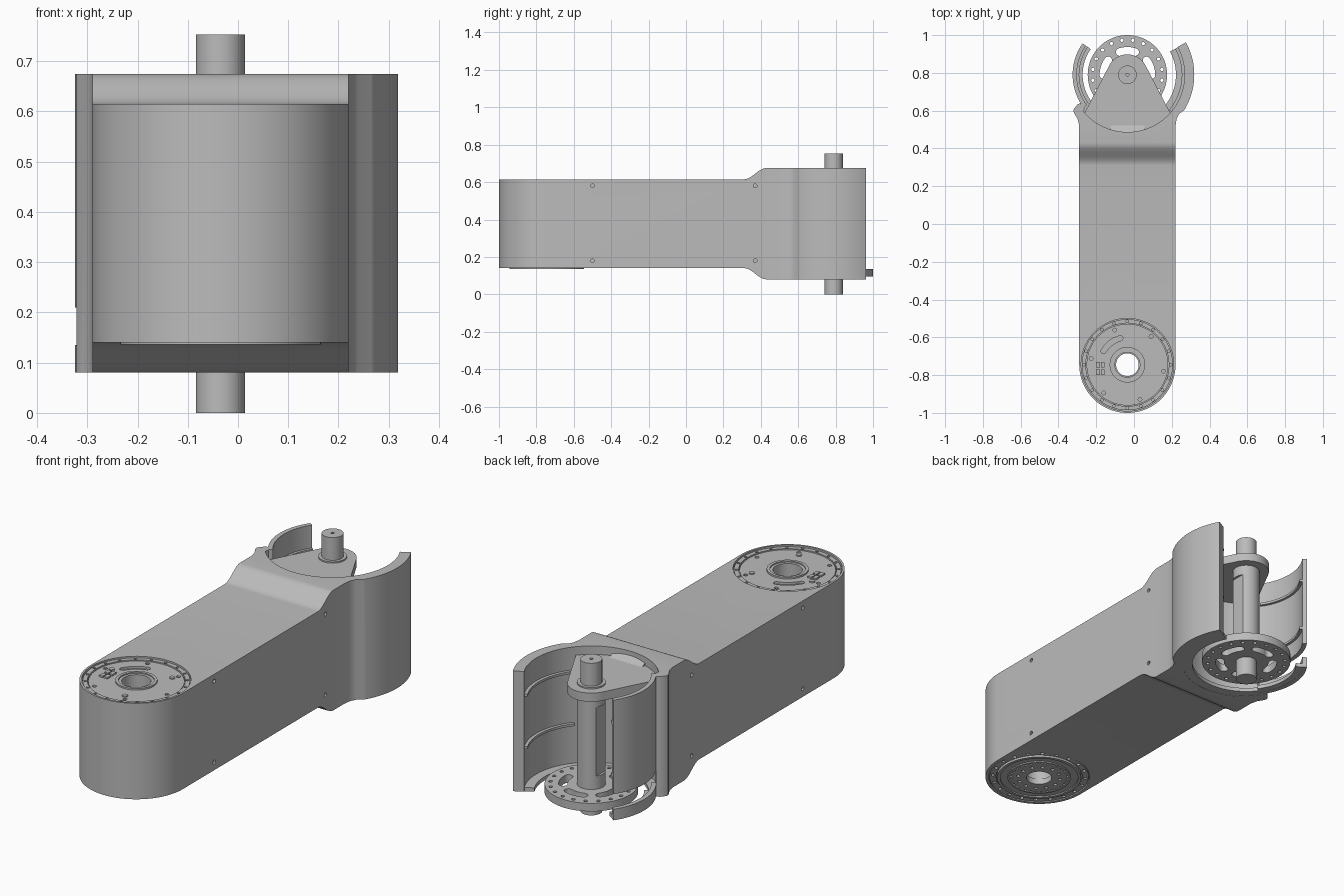
import bpy, bmesh, math
from math import cos, sin, radians, pi

cube = bpy.data.objects.get("Cube")
if cube:
    bpy.data.objects.remove(cube, do_unlink=True)

grey = bpy.data.materials.new("light grey metal")
grey.use_nodes = True
grey.diffuse_color = (0.5, 0.5, 0.5, 1)
grey.node_tree.nodes["Principled BSDF"].inputs["Base Color"].default_value = (0.5, 0.5, 0.5, 1)

CX = -0.035          # centre line of the arm
HUB = (CX, -0.745)   # front joint
PIVOT = (CX, 0.79)   # rear joint
BASE, TOP = 0.08, 0.675


def arc(c, r, a0, a1, n=32):
    angles = [radians(a0 + (a1 - a0) * i / n) for i in range(n + 1)]
    return [(c[0] + r * cos(a), c[1] + r * sin(a)) for a in angles]


def circle(c, r, n=64):
    return arc(c, r, 0, 360, n)[:-1]


def sector(c, r0, r1, a0, a1, n=32):
    return arc(c, r1, a0, a1, n) + arc(c, r0, a1, a0, n)


def slot(c, r, half, a0, a1):
    """Curved slot with round ends."""
    end = [arc(c, r, a, a, 1)[0] for a in (a0, a1)]
    return (arc(c, r + half, a0, a1, 12) + arc(end[1], half, a1, a1 + 180, 8)[1:-1]
            + arc(c, r - half, a1, a0, 12) + arc(end[0], half, a0 + 180, a0 + 360, 8)[1:-1])


def prism(name, outlines, lo, hi, axis="z"):
    """Extrude one or more outlines along an axis."""
    put = {"z": lambda u, v, w: (u, v, w), "x": lambda u, v, w: (w, u, v)}[axis]
    bm = bmesh.new()
    for pts in outlines:
        a = [bm.verts.new(put(u, v, lo)) for u, v in pts]
        b = [bm.verts.new(put(u, v, hi)) for u, v in pts]
        bm.faces.new(a[::-1])
        bm.faces.new(b)
        for i in range(len(a)):
            j = (i + 1) % len(a)
            bm.faces.new((a[i], a[j], b[j], b[i]))
    bmesh.ops.recalc_face_normals(bm, faces=bm.faces)
    mesh = bpy.data.meshes.new(name)
    bm.to_mesh(mesh)
    bm.free()
    mesh.materials.append(grey)
    obj = bpy.data.objects.new(name, mesh)
    bpy.context.collection.objects.link(obj)
    return obj


def carve(obj, tool, operation="DIFFERENCE"):
    """Apply a boolean and discard the tool."""
    mod = obj.modifiers.new("carve", "BOOLEAN")
    mod.operation, mod.object, mod.solver = operation, tool, "EXACT"
    bpy.context.view_layer.update()
    done = bpy.data.meshes.new_from_object(obj.evaluated_get(bpy.context.evaluated_depsgraph_get()))
    obj.modifiers.clear()
    obj.data = done
    bpy.data.objects.remove(tool, do_unlink=True)


def holes(c, ring, r, count, start=0):
    return [circle(p, r, 12) for p in arc(c, ring, start, start + 360, count)[:-1]]


# Arm housing: plan outline crossed with a side profile
plan = (arc(HUB, 0.255, 180, 360, 48) + [(0.22, 0.52), (0.225, 0.555), (0.238, 0.582)]
        + arc(PIVOT, 0.354, -32, 29) + arc(PIVOT, 0.303, 29, -140, 64)
        + [(-0.262, 0.612), (-0.285, 0.64), (-0.3, 0.632), (-0.318, 0.61),
           (-0.321, 0.6), (-0.316, 0.585), (-0.298, 0.555), (-0.29, 0.52)])
housing = prism("arm_housing", [plan], BASE, TOP)
step = [(0.31 + 0.12 * i / 12, 0.0300 * (1 - cos(pi * i / 12))) for i in range(13)]
upper = [(-1.2, 0.615)] + [(y, 0.615 + h) for y, h in step] + [(1.2, TOP)]
lower = [(y, BASE + 0.615 + 0.06 - z) for y, z in upper]
lower[-1] = (1.2, BASE)
carve(housing, prism("side_profile", [lower + upper[::-1]], -0.5, 0.5, "x"), "INTERSECT")

# Housing pockets, through bore and side screw holes
carve(housing, prism("top_pocket", [circle(HUB, 0.245)], 0.592, 0.7))
carve(housing, prism("bottom_pocket", [circle(HUB, 0.24)], 0.05, 0.155))
carve(housing, prism("bore", [circle(HUB, 0.066, 48)], 0, 1))
screws = [circle((y, z), 0.01, 12) for y in (-0.5, 0.37) for z in (0.18, 0.58)]
for x in (-0.29, 0.22):
    carve(housing, prism("screw_holes", screws, x - 0.015, x + 0.015, "x"))


def plate(name, c, r, bore, lo, hi):
    obj = prism(name, [circle(c, r)], lo, hi)
    carve(obj, prism("bore", [circle(c, bore, 48)], lo - 0.1, hi + 0.1))
    return obj


# Front joint, top cover with its fittings
rim = plate("top_rim", HUB, 0.241, 0.22, 0.585, 0.609)
carve(rim, prism("rim_holes", holes(HUB, 0.23, 0.007, 20), 0.598, 0.7))
cover = plate("top_cover", HUB, 0.216, 0.066, 0.585, 0.605)
carve(cover, prism("cover_slots", [slot(HUB, 0.145, 0.014, 105, 150)], 0.594, 0.7))
carve(cover, prism("cover_holes", holes(HUB, 0.195, 0.01, 6, 50), 0.594, 0.7))
hub = plate("top_hub", HUB, 0.094, 0.066, 0.585, 0.613)
carve(hub, prism("hub_groove", [circle(HUB, 0.08, 48)], 0.607, 0.7))
prism("cover_connectors", [[(CX + u, HUB[1] + v) for u, v in ((x, y), (x + 0.02, y), (x + 0.02, y + 0.03), (x, y + 0.03))]
      for x, y in ((-0.165, -0.055), (-0.165, -0.015), (-0.14, -0.055), (-0.14, -0.015))], 0.595, 0.613)
prism("cover_studs", holes(HUB, 0.165, 0.013, 3, 47), 0.595, 0.611)

# Front joint, bottom flange
rim = plate("bottom_rim", HUB, 0.236, 0.205, 0.143, 0.165)
carve(rim, prism("rim_holes", holes(HUB, 0.22, 0.009, 20), 0.1, 0.154))
flange = plate("bottom_flange", HUB, 0.2, 0.06, 0.136, 0.165)
carve(flange, plate("flange_groove", HUB, 0.185, 0.15, 0.1, 0.142))
for ring, size, count in ((0.135, 0.006, 32), (0.1, 0.009, 12)):
    carve(flange, prism("flange_holes", holes(HUB, ring, size, count), 0.1, 0.146))

# Rear guards: large guard ledge, small guard, lower strip and inner ribs
prism("large_guard_ledge", [sector(PIVOT, 0.257, 0.32, -145, 28.5, 64)], 0.081, 0.1)
prism("small_guard", [sector(PIVOT, 0.268, 0.29, 145, 217)], 0.21, TOP)
prism("small_guard_strip", [sector(PIVOT, 0.268, 0.29, 145, 217)], BASE, 0.135)
prism("small_guard_ledge", [sector(PIVOT, 0.237, 0.275, 145, 217)], 0.081, 0.1)
for z in (0.29, 0.55):
    prism("large_guard_rib", [sector(PIVOT, 0.288, 0.32, -40, 28.5)], z, z + 0.012)
    prism("small_guard_rib", [sector(PIVOT, 0.255, 0.275, 145, 215)], z, z + 0.012)

# Rear joint: drilled disc
disc = prism("pivot_disc", [circle(PIVOT, 0.21, 96)], 0.095, 0.135)
carve(disc, prism("disc_holes", holes(PIVOT, 0.185, 0.009, 20, 9), 0, 0.3))
carve(disc, prism("disc_slots", [slot(PIVOT, 0.127, 0.02, a - 19, a + 19) for a in range(90, 450, 72)], 0, 0.3))

# Upper bearing bracket, a rounded triangle tied to the housing wall
prism("bearing_bracket", [arc(PIVOT, 0.108, 28, 152, 24) + arc(PIVOT, 0.308, 222, 318, 32)], 0.59, 0.633)
prism("bracket_fillet", [[(0.484, 0.655), (0.495, 0.648), (0.51, 0.638), (0.525, 0.632), (0.484, 0.632)]],
      CX - 0.09, CX + 0.09, "x")

# Pivot shaft with a flattened thick middle
shaft = prism("pivot_shaft", [circle(PIVOT, 0.049, 40)], 0, 0.753)
carve(shaft, prism("centre_holes", [circle(PIVOT, 0.008, 12)], 0.735, 0.8))
barrel = prism("shaft_barrel", [circle(PIVOT, 0.064, 40)], 0.12, 0.64)
flats = [[(CX + s * 0.052, 0.7), (CX + s * 0.1, 0.7), (CX + s * 0.1, 0.9), (CX + s * 0.052, 0.9)] for s in (-1, 1)]
carve(barrel, prism("barrel_flats", flats, 0.2, 0.54))

# Smooth the curved walls, keep the edges crisp
for obj in bpy.context.collection.objects:
    obj.select_set(obj.type == "MESH")
    if obj.type == "MESH":
        bpy.context.view_layer.objects.active = obj
bpy.ops.object.shade_smooth_by_angle(angle=radians(30))
